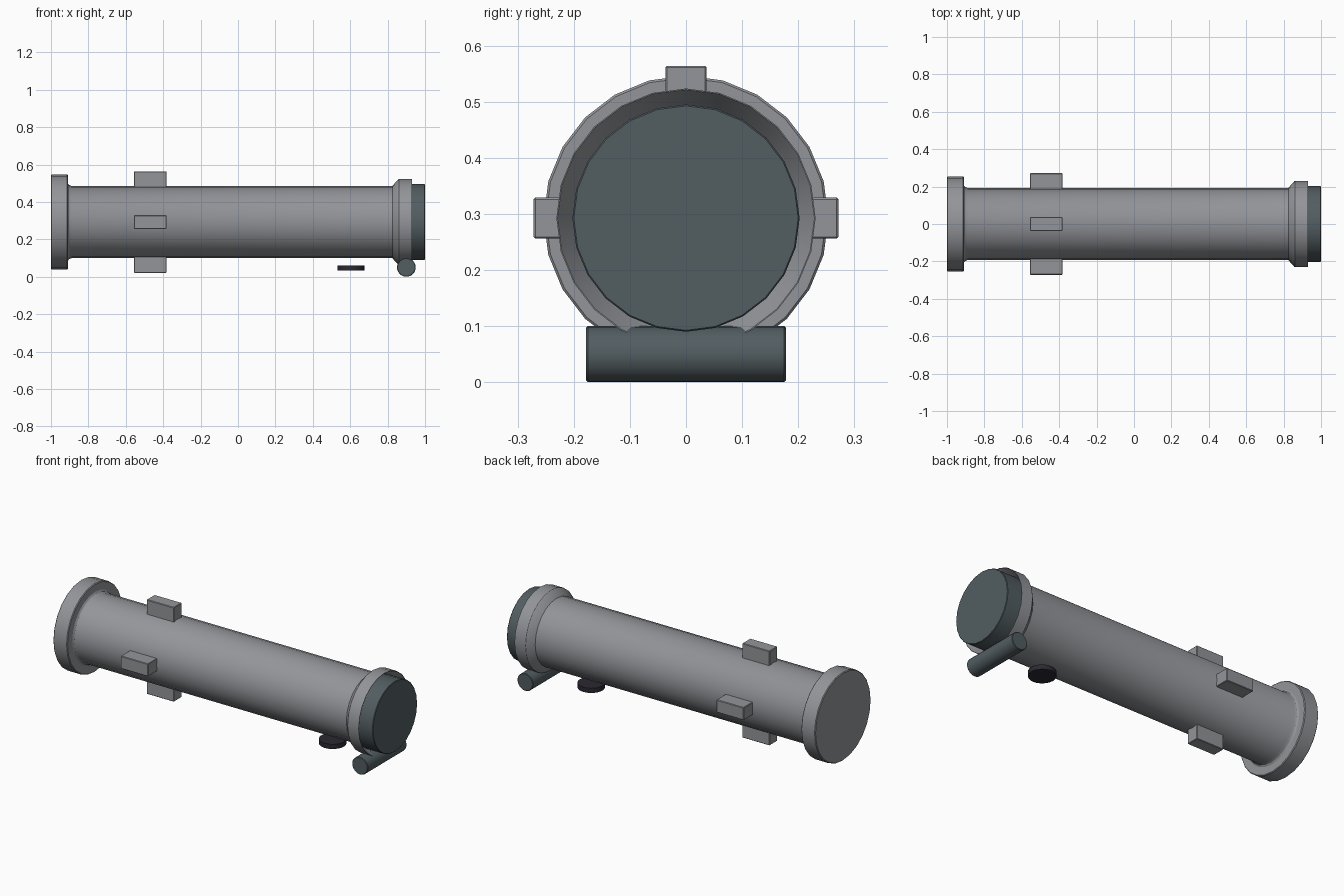
import bpy, bmesh, math
from mathutils import Matrix, Vector

if "Cube" in bpy.data.objects:
    bpy.data.objects.remove(bpy.data.objects["Cube"])

AXIS_Z = 0.2925  # height of the tube's centre line


def material(name, rgb):
    m = bpy.data.materials.new(name)
    m.diffuse_color = (*rgb, 1.0)
    m.use_nodes = True
    m.node_tree.nodes["Principled BSDF"].inputs["Base Color"].default_value = m.diffuse_color
    return m


GREY = material("tube grey", (0.29, 0.30, 0.32))
SLATE = material("dark slate", (0.085, 0.11, 0.12))
BLACK = material("near black", (0.025, 0.022, 0.032))


def finish(name, bm, mat):
    bmesh.ops.recalc_face_normals(bm, faces=bm.faces)
    mesh = bpy.data.meshes.new(name)
    bm.to_mesh(mesh)
    bm.free()
    mesh.materials.append(mat)
    ob = bpy.data.objects.new(name, mesh)
    bpy.context.collection.objects.link(ob)
    bpy.ops.object.select_all(action='DESELECT')
    ob.select_set(True)
    bpy.context.view_layer.objects.active = ob
    bpy.ops.object.shade_smooth_by_angle(angle=math.radians(30))
    return ob


def lathe(name, profile, centre, axis, mat, sides=24):
    """Revolve (distance, radius) points around an axis, closing both ends."""
    bm = bmesh.new()
    rot = Vector((0, 0, 1)).rotation_difference(Vector(axis)).to_matrix()
    rings = []
    for d, r in profile:
        rings.append([bm.verts.new(Vector(centre) + rot @ Vector((
            r * math.cos(math.tau * i / sides),
            r * math.sin(math.tau * i / sides), d))) for i in range(sides)])
    for a, b in zip(rings, rings[1:]):
        for i in range(sides):
            j = (i + 1) % sides
            bm.faces.new((a[i], a[j], b[j], b[i]))
    bm.faces.new(rings[0])
    bm.faces.new(rings[-1])
    return finish(name, bm, mat)


# Main tube: rear flange, long barrel, flared muzzle with a conical recess
lathe("main_tube", [
    (-1.0, 0.250), (-0.996, 0.254), (-0.914, 0.254), (-0.91, 0.250),
    (-0.91, 0.208), (-0.904, 0.199), (-0.89, 0.193),
    (0.825, 0.193), (0.857, 0.229), (0.86, 0.231), (0.93, 0.231),
    (0.93, 0.229), (0.87, 0.192)],
    (0, 0, AXIS_Z), (1, 0, 0), GREY)

# Dark plug seated in the muzzle
lathe("front_cap", [(0.865, 0.2025), (0.997, 0.2025), (1.0, 0.2)],
      (0, 0, AXIS_Z), (1, 0, 0), SLATE)

# Crosswise grip bar under the muzzle
lathe("grip_bar", [(-0.178, 0.047), (-0.175, 0.05), (0.175, 0.05), (0.178, 0.047)],
      (0.9, 0, 0.05), (0, 1, 0), SLATE)

# Small flat disc below the tube
lathe("lower_disc", [(-0.0135, 0.072), (0.0135, 0.072)],
      (0.603, 0, 0.047), (0, 0, 1), BLACK)

# Four mounting lugs around the tube
for k, side in enumerate(("top", "front", "bottom", "back")):
    bm = bmesh.new()
    bmesh.ops.create_cube(bm, size=1.0)
    bmesh.ops.scale(bm, vec=(0.174, 0.073, 0.1), verts=bm.verts)
    bmesh.ops.bevel(bm, geom=bm.edges[:], offset=0.003, segments=1, affect='EDGES')
    bmesh.ops.translate(bm, vec=(0, 0, 0.2215), verts=bm.verts)
    bmesh.ops.transform(bm, verts=bm.verts, matrix=Matrix.Translation(
        (-0.47, 0, AXIS_Z)) @ Matrix.Rotation(k * math.pi / 2, 4, 'X'))
    finish(side + "_lug", bm, GREY)
